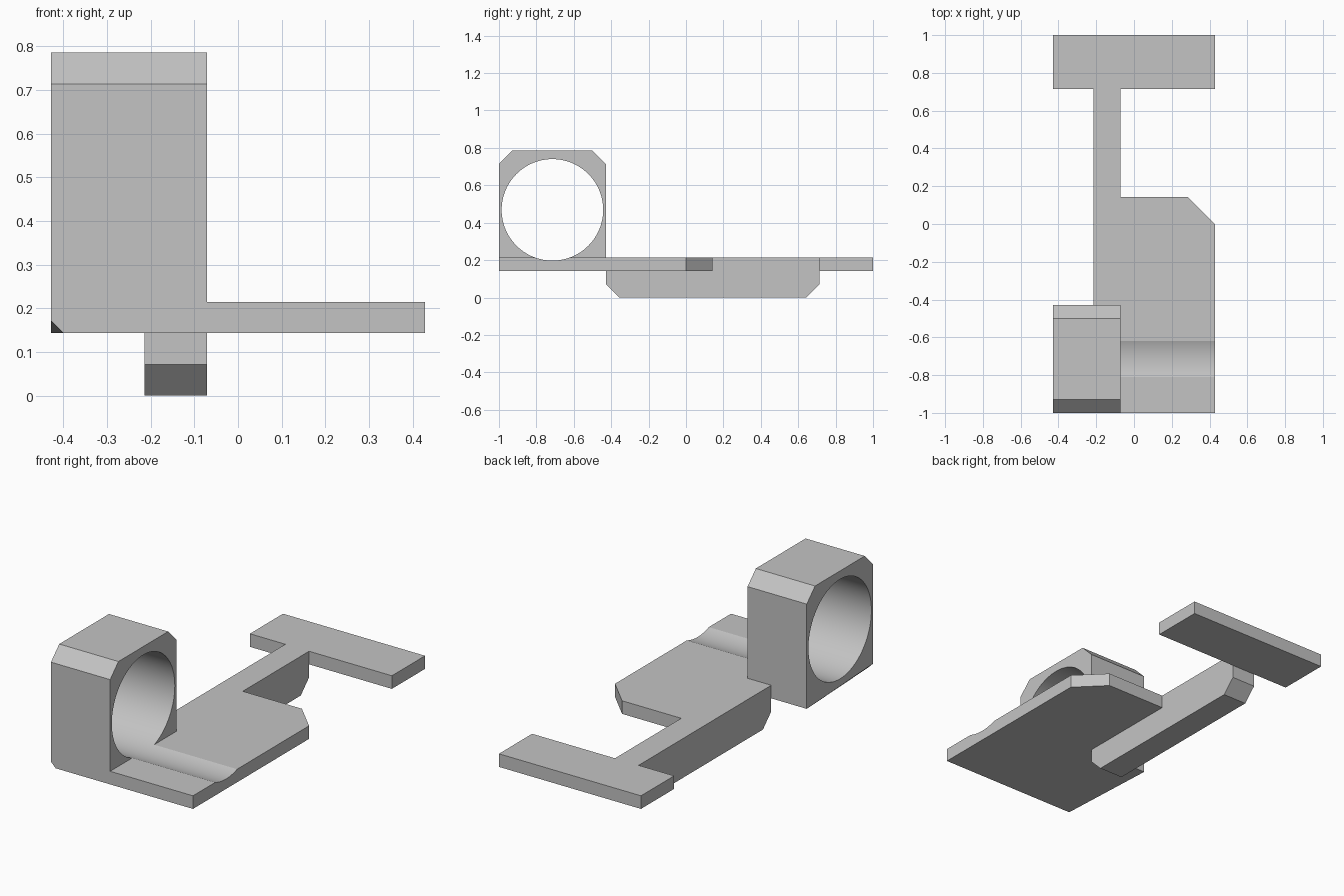
import bpy, bmesh, math
from mathutils import Vector, Matrix

U = 1 / 14  # design module

cube = bpy.data.objects.get("Cube")
if cube:
    bpy.data.objects.remove(cube, do_unlink=True)

grey = bpy.data.materials.new("plain grey")
grey.use_nodes = True
colour = (0.55, 0.55, 0.55, 1)
grey.diffuse_color = colour
grey.node_tree.nodes["Principled BSDF"].inputs["Base Color"].default_value = colour


def finish(name, bm):
    bmesh.ops.recalc_face_normals(bm, faces=bm.faces)
    bmesh.ops.scale(bm, vec=(U, U, U), verts=bm.verts)
    mesh = bpy.data.meshes.new(name)
    bm.to_mesh(mesh)
    bm.free()
    mesh.materials.append(grey)
    obj = bpy.data.objects.new(name, mesh)
    bpy.context.collection.objects.link(obj)
    return obj


def prism(points, direction):
    bm = bmesh.new()
    face = bm.faces.new([bm.verts.new(p) for p in points])
    ext = bmesh.ops.extrude_face_region(bm, geom=[face])
    moved = [g for g in ext["geom"] if isinstance(g, bmesh.types.BMVert)]
    bmesh.ops.translate(bm, vec=direction, verts=moved)
    return bm


def activate(obj):
    bpy.ops.object.select_all(action='DESELECT')
    obj.select_set(True)
    bpy.context.view_layer.objects.active = obj


# Flat deck with clipped corner, narrow neck and crossbar
outline = [(-1, -14), (6, -14), (6, 0), (4, 2), (-1, 2), (-1, 10), (6, 10),
           (6, 14), (-6, 14), (-6, 10), (-3, 10), (-3, -6), (-1, -6)]
deck = finish("deck", prism([(x, y, 2) for x, y in outline], (0, 0, 1)))

# Keel under the neck, bevelled at both ends
side = [(-6, 2), (-6, 1), (-5, 0), (9, 0), (10, 1), (10, 2)]
finish("keel", prism([(-3, y, z) for y, z in side], (2, 0, 0)))

# Ring housing with bevelled top edges
side = [(-14, 2), (-6, 2), (-6, 10), (-7, 11), (-13, 11), (-14, 10)]
bm = prism([(-6, y, z) for y, z in side], (5, 0, 0))
# Tapered clip on the lower outer edge
a, b, c = Vector((-5.6, -14, 2)), Vector((-6, -14, 2.4)), Vector((-6, -6, 2))
normal = (b - a).cross(c - a).normalized()
if normal.dot(Vector((-6, -14, 2)) - a) < 0:
    normal.negate()
bmesh.ops.bisect_plane(bm, geom=bm.verts[:] + bm.edges[:] + bm.faces[:],
                       plane_co=a, plane_no=normal, dist=0.001, clear_outer=True)
bmesh.ops.holes_fill(bm, edges=[e for e in bm.edges if e.is_boundary])
housing = finish("ring_housing", bm)

# Round bore through the housing, which also leaves a groove in the deck
bm = bmesh.new()
bmesh.ops.create_cone(bm, cap_ends=True, segments=96, radius1=3.8, radius2=3.8, depth=20,
                      matrix=Matrix.Translation((0, -10, 6.56)) @ Matrix.Rotation(math.pi / 2, 4, 'Y'))
cutter = finish("bore_cutter", bm)
cutter.hide_render = True
for obj in (housing, deck):
    activate(obj)
    mod = obj.modifiers.new("bore", 'BOOLEAN')
    mod.operation = 'DIFFERENCE'
    mod.solver = 'EXACT'
    mod.object = cutter
    bpy.ops.object.modifier_apply(modifier=mod.name)
    bpy.ops.object.shade_smooth_by_angle(angle=math.radians(15))
bpy.data.objects.remove(cutter, do_unlink=True)
